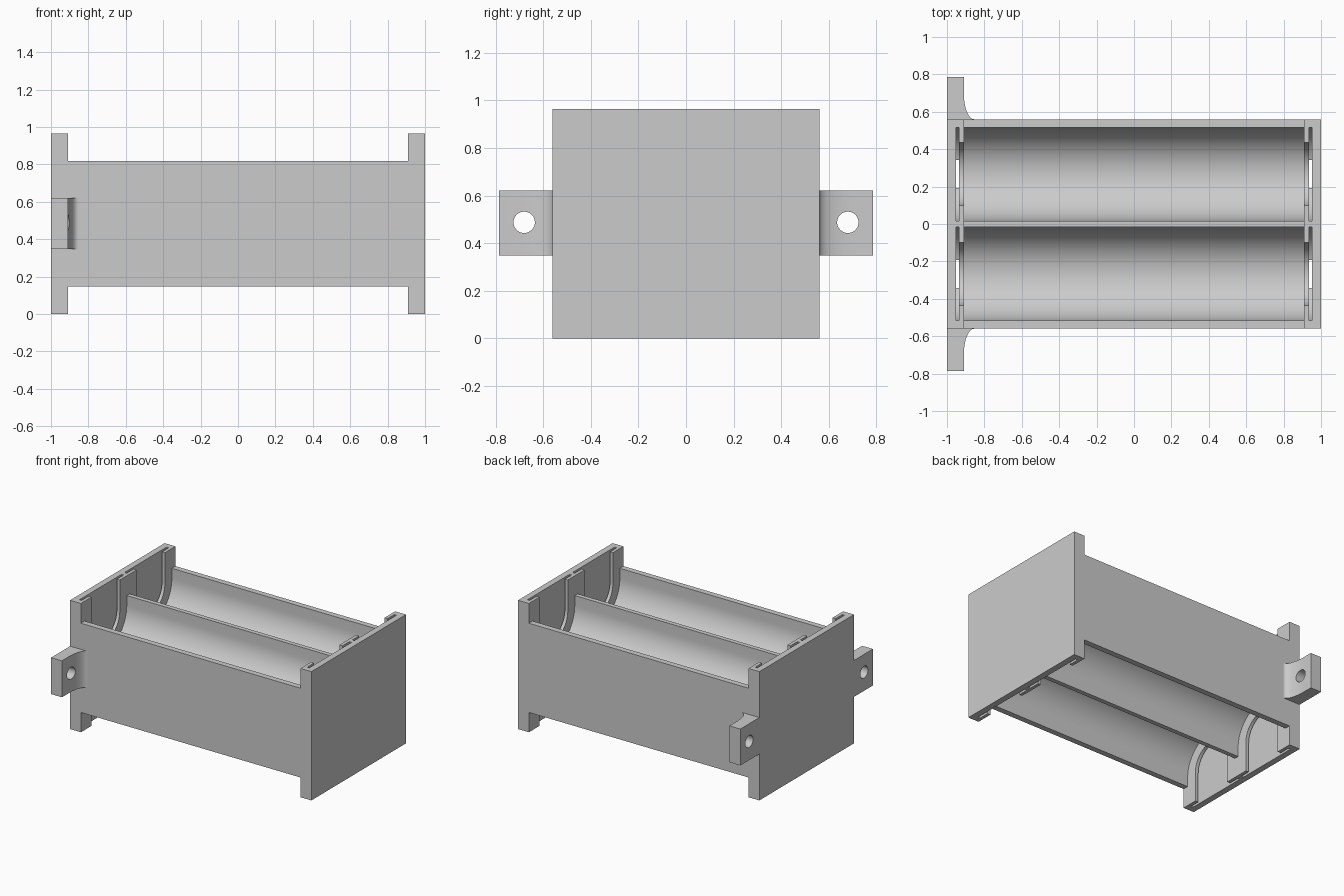
import bpy, bmesh, math
from mathutils import Vector

if "Cube" in bpy.data.objects:
    bpy.data.objects.remove(bpy.data.objects["Cube"])

HEIGHT = 0.965
PLATE_IN = 0.91      # inner face of the end plates
WALL_Y = 0.56
CELL_Y = 0.267

grey = bpy.data.materials.new("light grey plastic")
grey.use_nodes = True
colour = (0.6, 0.6, 0.6, 1)
grey.diffuse_color = colour
grey.node_tree.nodes["Principled BSDF"].inputs["Base Color"].default_value = colour


def prism(name, points, direction):
    """Closed outline of 3D points pushed along a direction."""
    bm = bmesh.new()
    face = bm.faces.new([bm.verts.new(p) for p in points])
    moved = bmesh.ops.extrude_face_region(bm, geom=[face])
    verts = [g for g in moved["geom"] if isinstance(g, bmesh.types.BMVert)]
    bmesh.ops.translate(bm, verts=verts, vec=Vector(direction))
    bmesh.ops.recalc_face_normals(bm, faces=bm.faces)
    mesh = bpy.data.meshes.new(name)
    bm.to_mesh(mesh)
    bm.free()
    mesh.materials.append(grey)
    obj = bpy.data.objects.new(name, mesh)
    bpy.context.collection.objects.link(obj)
    return obj


def cut(target, cutter):
    """Subtract the cutter and throw it away."""
    cutter.hide_render = True
    bpy.context.view_layer.objects.active = target
    mod = target.modifiers.new("cut", "BOOLEAN")
    mod.operation = "DIFFERENCE"
    mod.solver = "EXACT"
    mod.object = cutter
    bpy.ops.object.modifier_apply(modifier=mod.name)
    bpy.data.objects.remove(cutter)


def u_cutter(y, radius, centre_z, x0, x1, flip):
    """Round-bottomed slot open to the top, or to the bottom when flipped."""
    steps = 40
    outline = [(y - radius, HEIGHT + 0.1)]
    for i in range(steps + 1):
        a = math.pi * (1 + i / steps)
        outline.append((y + radius * math.cos(a), centre_z + radius * math.sin(a)))
    outline.append((y + radius, HEIGHT + 0.1))
    points = [(x0, py, HEIGHT - pz if flip else pz) for py, pz in outline]
    return prism("slot_cutter", points, (x1 - x0, 0, 0))


def smooth(obj):
    bpy.ops.object.select_all(action="DESELECT")
    obj.select_set(True)
    bpy.context.view_layer.objects.active = obj
    bpy.ops.object.shade_smooth_by_angle(angle=math.radians(30))


# Holder body: low side walls between tall end plates
low, high = 0.148, HEIGHT - 0.148
side = [(-1, 0), (-PLATE_IN, 0), (-PLATE_IN, low), (PLATE_IN, low), (PLATE_IN, 0), (1, 0)]
side += [(x, HEIGHT - z) for x, z in reversed(side)]
body = prism("holder_body", [(x, -WALL_Y, z) for x, z in side], (0, 2 * WALL_Y, 0))

for flip in (False, True):
    for y in (-CELL_Y, CELL_Y):
        # Cell trough
        cut(body, u_cutter(y, 0.25, 0.745, -PLATE_IN, PLATE_IN, flip))
        for s in (-1, 1):
            # Contact slot, then the lip opening in front of it
            cut(body, u_cutter(y, 0.25, 0.721, s * 0.935, s * 0.953, flip))
            cut(body, u_cutter(y, 0.168, 0.74, s * 0.9, s * 0.944, flip))
smooth(body)

# Mounting ears with a curved root and a screw hole
EAR_Z0, EAR_Z1 = 0.348, 0.621
for s, name in ((-1, "front_mounting_ear"), (1, "back_mounting_ear")):
    outline = [(-1, WALL_Y), (-1, 0.785), (-PLATE_IN, 0.785)]
    for i in range(13):
        a = math.pi / 2 * i / 12
        outline.append((-0.855 - 0.055 * math.cos(a), 0.7 - 0.14 * math.sin(a)))
    ear = prism(name, [(x, s * y, EAR_Z0) for x, y in outline], (0, 0, EAR_Z1 - EAR_Z0))
    ring = [2 * math.pi * i / 32 for i in range(32)]
    hole = prism("hole_cutter", [(-1.1, s * 0.68 + 0.045 * math.cos(a), 0.488 + 0.045 * math.sin(a))
                                 for a in ring], (0.3, 0, 0))
    cut(ear, hole)
    smooth(ear)
